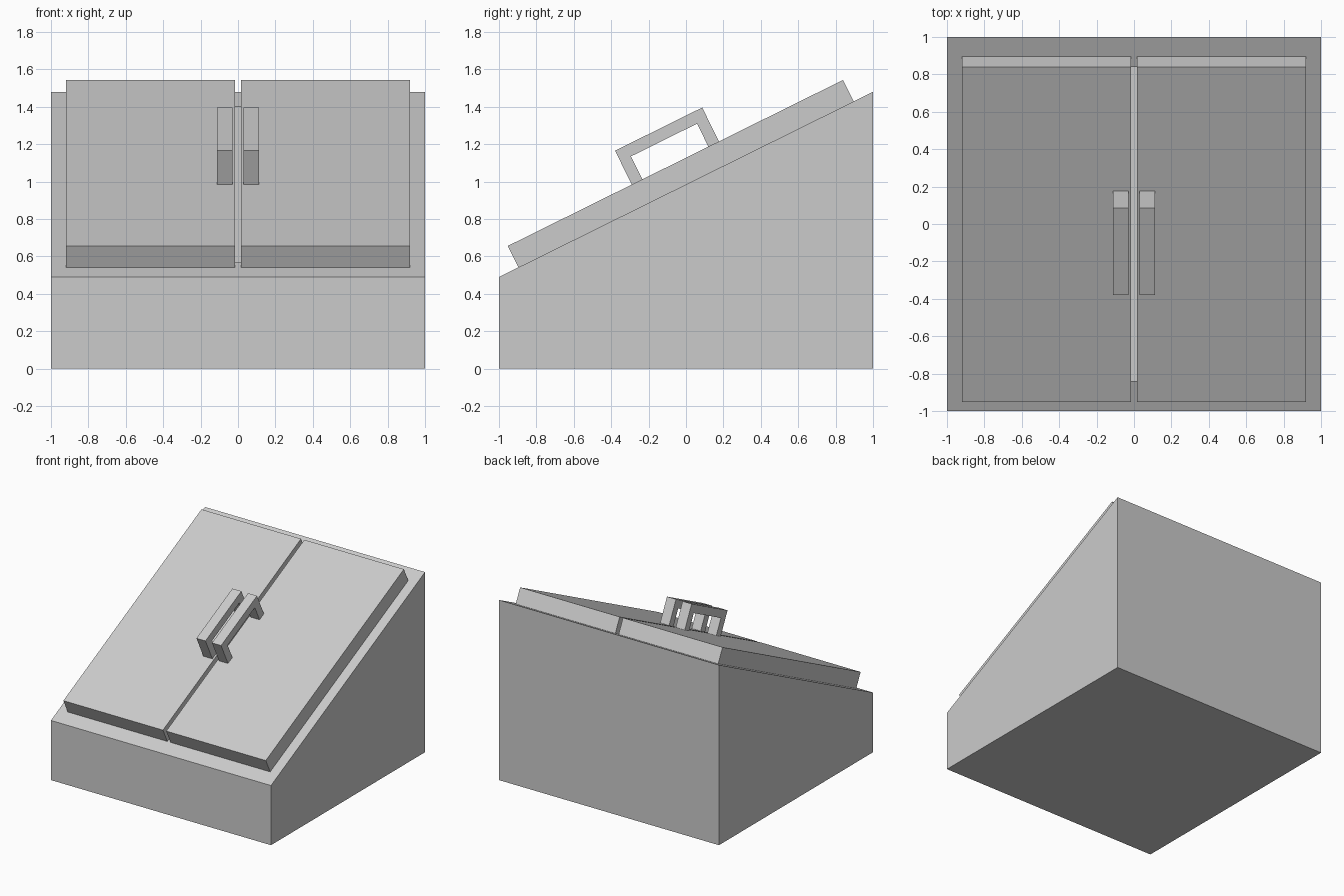
import bpy, bmesh, math

if "Cube" in bpy.data.objects:
    bpy.data.objects.remove(bpy.data.objects["Cube"])

SLOPE_Z = 0.985                      # height of the sloped top at y = 0
ANGLE = math.atan2(0.99, 2.0)


def extrude_profile(name, profile, x0, x1, mirror=False):
    """Extrude a (y, z) outline from x0 to x1, optionally mirrored across x = 0."""
    bm = bmesh.new()
    face = bm.faces.new([bm.verts.new((x0, y, z)) for y, z in profile])
    ext = bmesh.ops.extrude_face_region(bm, geom=[face])["geom"]
    new_verts = [g for g in ext if isinstance(g, bmesh.types.BMVert)]
    bmesh.ops.translate(bm, vec=(x1 - x0, 0, 0), verts=new_verts)
    bmesh.ops.recalc_face_normals(bm, faces=bm.faces)
    mesh = bpy.data.meshes.new(name)
    bm.to_mesh(mesh)
    bm.free()
    obj = bpy.data.objects.new(name, mesh)
    bpy.context.collection.objects.link(obj)
    if mirror:
        mod = obj.modifiers.new("mirror", 'MIRROR')
        mod.use_mirror_merge = False
    return obj


def on_slope(points):
    """Convert (along slope, out from slope) points to (y, z)."""
    c, s = math.cos(ANGLE), math.sin(ANGLE)
    return [(a * c - n * s, SLOPE_Z + a * s + n * c) for a, n in points]


# Wedge-shaped base, hollow under the doors
base = extrude_profile("cellar_base", [(-1, 0), (1, 0), (1, 1.48), (-1, 0.49)], -1, 1)
cutter = extrude_profile("stairwell_cutter",
                         [(-0.84, 0.16), (0.84, 0.16), (0.84, 1.7), (-0.84, 1.7)],
                         -0.84, 0.84)
cutter.hide_render = True
cutter.hide_viewport = True
cut = base.modifiers.new("stairwell", 'BOOLEAN')
cut.operation = 'DIFFERENCE'
cut.solver = 'EXACT'
cut.object = cutter

# Pair of sloping doors with a narrow gap between them
extrude_profile("doors", on_slope([(-1, 0), (1, 0), (1, 0.128), (-1, 0.128)]),
                0.015, 0.92, mirror=True)

# Pair of bracket handles
extrude_profile("door_handles",
                on_slope([(-0.26, 0.128), (-0.26, 0.33), (0.26, 0.33), (0.26, 0.128),
                          (0.197, 0.128), (0.197, 0.265), (-0.197, 0.265), (-0.197, 0.128)]),
                0.03, 0.112, mirror=True)
